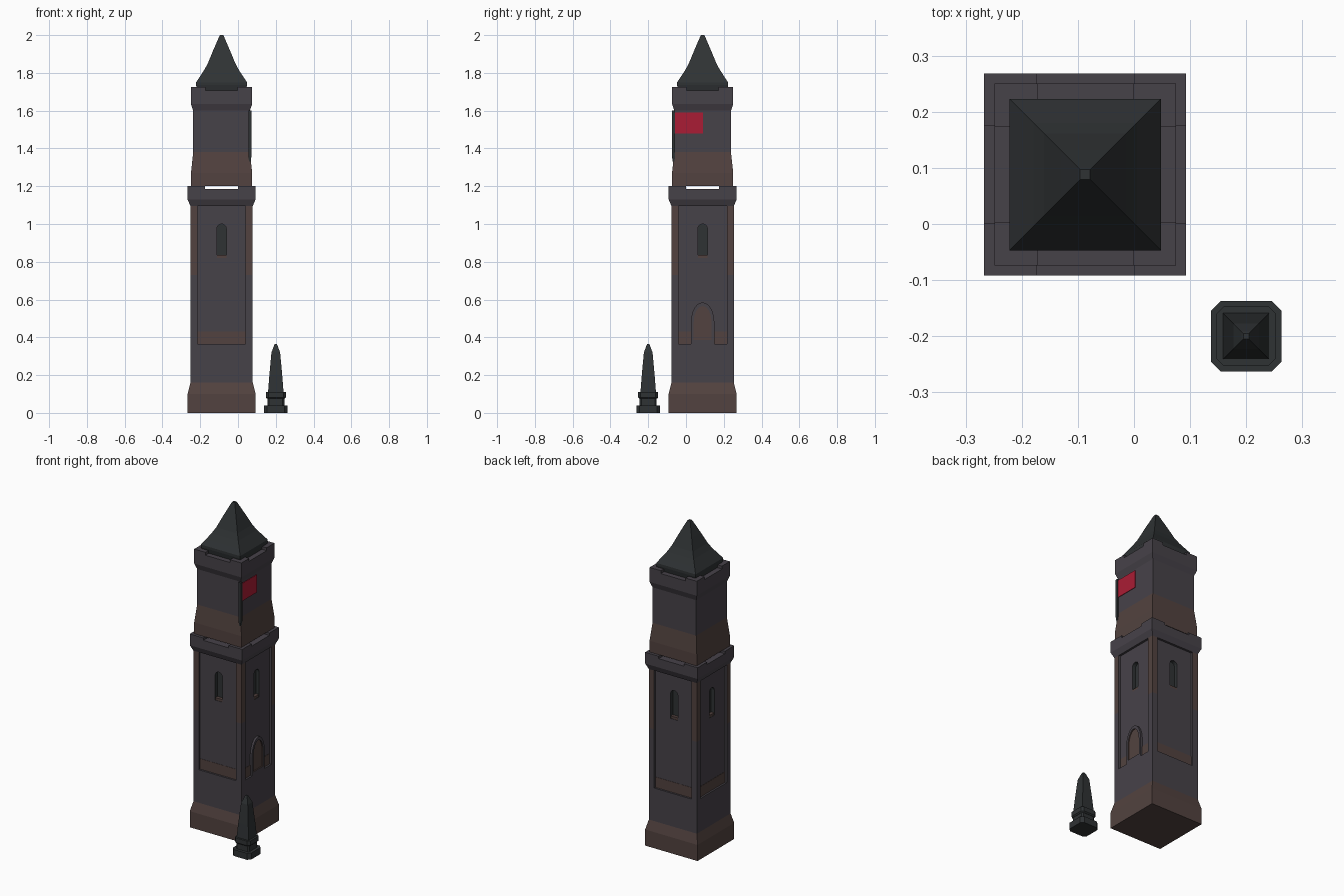
import bpy, bmesh, math
from mathutils import Matrix, Vector

if "Cube" in bpy.data.objects:
    bpy.data.objects.remove(bpy.data.objects["Cube"])

# Shared palette, used by face index
STONE, BROWN, DARK, RED = range(4)
MATS = []
for n, c in (("stone", (.062, .054, .066)), ("brown_stone", (.085, .055, .05)),
             ("slate", (.028, .032, .034)), ("red_cloth", (.4, .012, .035))):
    m = bpy.data.materials.new(n)
    m.diffuse_color = (*c, 1)
    m.use_nodes = True
    m.node_tree.nodes["Principled BSDF"].inputs["Base Color"].default_value = m.diffuse_color
    MATS.append(m)

TOWER = Vector((-.087, .088, 0))
SIDES = range(4)


def finish(name, bm, at=TOWER):
    bmesh.ops.recalc_face_normals(bm, faces=bm.faces)
    me = bpy.data.meshes.new(name)
    bm.to_mesh(me)
    bm.free()
    for m in MATS:
        me.materials.append(m)
    ob = bpy.data.objects.new(name, me)
    ob.location = at
    bpy.context.collection.objects.link(ob)
    return ob


def loft(name, rings, at=TOWER, cut=0):
    """Stack of squares (half width, z, colour of band above), corners cut if asked."""
    bm = bmesh.new()
    prev = None
    for h, z, col in rings:
        pts = []
        for k in SIDES:
            r = Matrix.Rotation(k * math.pi / 2, 3, 'Z')
            c = h * cut
            ps = [(h, -h, z)] if not cut else [(h - c, -h, z), (h, -h + c, z)]
            pts += [r @ Vector(p) for p in ps]
        ring = [bm.verts.new(p) for p in pts]
        if prev:
            n = len(ring)
            for i in range(n):
                f = bm.faces.new((prev[i], prev[(i + 1) % n], ring[(i + 1) % n], ring[i]))
                f.material_index = pcol
        else:
            bm.faces.new(ring[::-1]).material_index = col
        prev, pcol = ring, col
    bm.faces.new(prev).material_index = pcol
    return finish(name, bm, at)


def slab(bm, pts, d0, d1, side, col):
    """Outline (u, z) on a tower face, spanning distances d0..d1 from the axis; side 0 is +x."""
    r = Matrix.Rotation(side * math.pi / 2, 3, 'Z')
    a, b = [[bm.verts.new(r @ Vector((d, u, z))) for u, z in pts] for d in (d0, d1)]
    fs = [bm.faces.new(a[::-1]), bm.faces.new(b)]
    n = len(pts)
    fs += [bm.faces.new((a[i], a[(i + 1) % n], b[(i + 1) % n], b[i])) for i in range(n)]
    for f in fs:
        f.material_index = col


def rect(u0, u1, z0, z1):
    return [(u0, z0), (u1, z0), (u1, z1), (u0, z1)]


def arch(h, z0, spring, rise, n=8):
    return [(-h, z0), (h, z0)] + [(h * math.cos(math.pi * i / n),
            spring + rise * math.sin(math.pi * i / n)) for i in range(n + 1)]


def slabs(name, items):
    bm = bmesh.new()
    for it in items:
        slab(bm, *it)
    return finish(name, bm)


def carve(ob, cutter):
    mod = ob.modifiers.new("carve", 'BOOLEAN')
    mod.operation, mod.solver, mod.object = 'DIFFERENCE', 'EXACT', cutter
    bpy.context.view_layer.objects.active = ob
    bpy.ops.object.modifier_apply(modifier=mod.name)
    bpy.data.objects.remove(cutter)


# Lower tower with sunken panels and arched windows on each side
body = loft("lower_tower", [(.18, 0, BROWN), (.18, .1, BROWN), (.165, .16, STONE),
                            (.165, .73, BROWN), (.165, 1.095, STONE), (.18, 1.13, STONE),
                            (.18, 1.185, STONE)])
carve(body, slabs("panel_cutter", [(rect(-.128, .128, .365, 1.095), .152, .17, s, STONE)
                                   for s in SIDES]))
carve(body, slabs("window_cutter", [(arch(.025, .82, .975, .025), .13, .16, s, DARK)
                                    for s in SIDES]))
slabs("window_sills", [(rect(-.025, .025, .82, .835), .13, .15, s, BROWN) for s in SIDES])
slabs("panel_footings", [(rect(-.128, .128, .365, .43), .15, .1535, s, BROWN) for s in SIDES])

# Raised door surround with sunken door, right side only
door = slabs("door_surround", [(arch(.062, .365, .48, .105, 12), .15, .165, 0, STONE)])
carve(door, slabs("door_cutter", [(arch(.047, .385, .48, .085, 12), .158, .18, 0, BROWN)]))


# Corner battlements of both storeys
def battlements(name, inner, outer, z0, z1):
    bm = bmesh.new()
    for s in SIDES:
        slab(bm, rect(inner, outer, z0, z1), inner, outer, s, STONE)
    return finish(name, bm)


battlements("lower_battlements", .087, .18, 1.185, 1.2)

# Upper tower
loft("upper_tower", [(.162, 1.2, BROWN), (.162, 1.27, BROWN), (.15, 1.38, STONE),
                     (.15, 1.6, STONE), (.162, 1.635, STONE), (.162, 1.707, STONE)])
battlements("upper_battlements", .085, .162, 1.707, 1.725)

# Flared slate roof
loft("roof", [(h, z, DARK) for h, z in ((.128, 1.7), (.135, 1.735), (.135, 1.75), (.115, 1.78),
                                        (.092, 1.815), (.073, 1.85), (.044, 1.92),
                                        (.013, 1.992), (.009, 2.0))])

# Flagpole on the front right corner, and its flag
loft("flagpole", [(.005, 1.33, DARK), (.008, 1.36, DARK), (.008, 1.6, DARK)],
     Vector((.063, -.066, 0)))
slabs("flag", [(rect(-.15, .002, 1.48, 1.59), .153, .156, 0, RED)])

# Small obelisk beside the tower
SPOT = Vector((.2, -.2, 0))
loft("obelisk_base", [(.063, 0, DARK), (.063, .04, DARK)], SPOT, .28)
loft("obelisk_neck", [(.045, .04, DARK), (.045, .08, DARK)], SPOT, .2)
loft("obelisk_collar", [(.046, .075, DARK), (.053, .082, DARK), (.053, .11, DARK)], SPOT, .25)
loft("obelisk_shaft", [(.041, .11, DARK), (.034, .2, DARK), (.023, .32, DARK),
                       (.008, .36, DARK), (.005, .365, DARK)], SPOT)
